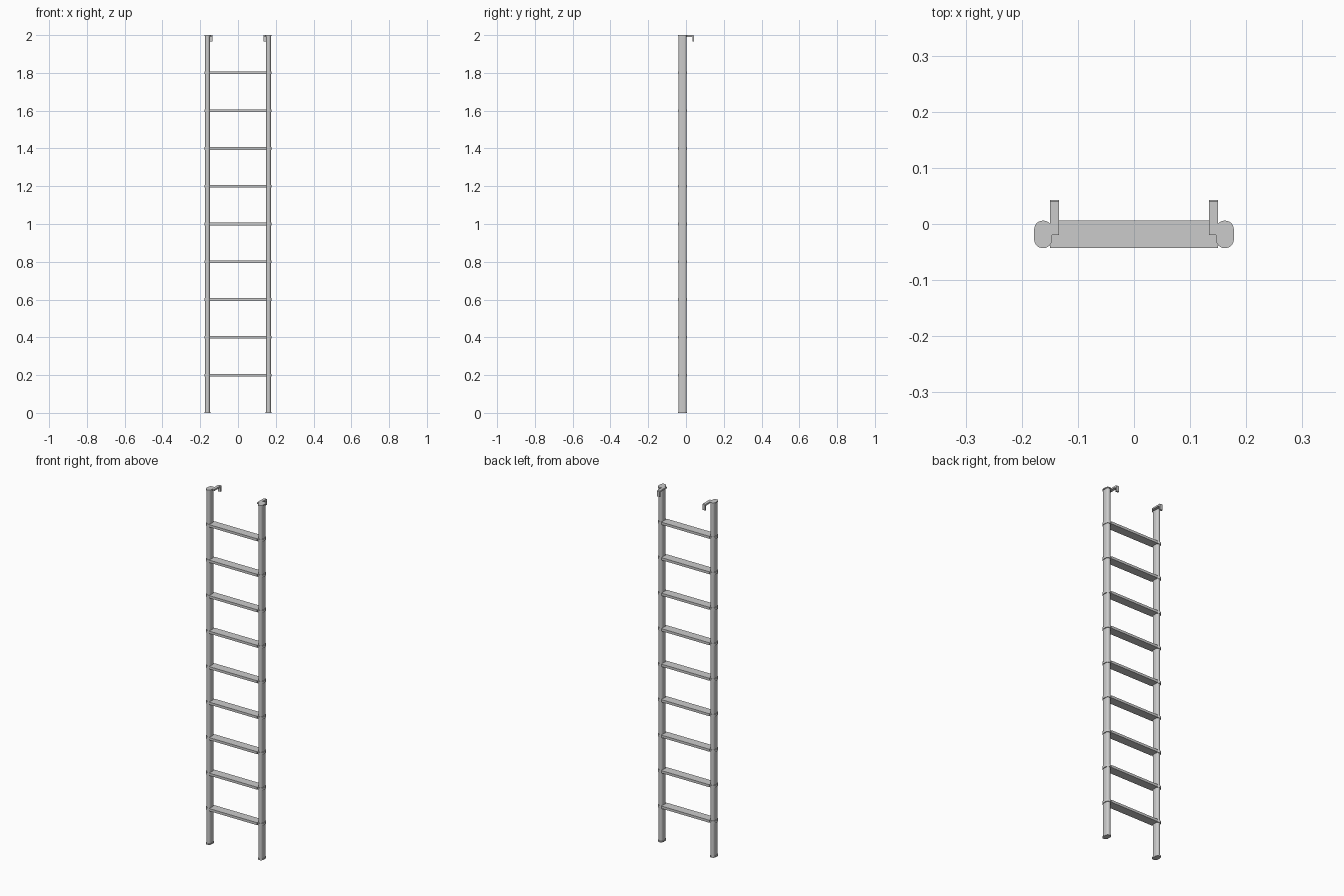
import bpy, bmesh, math

if "Cube" in bpy.data.objects:
    bpy.data.objects.remove(bpy.data.objects["Cube"])


def mesh_object(name, bm):
    bmesh.ops.recalc_face_normals(bm, faces=bm.faces)
    me = bpy.data.meshes.new(name)
    bm.to_mesh(me)
    bm.free()
    ob = bpy.data.objects.new(name, me)
    bpy.context.collection.objects.link(ob)
    return ob


def rounded_post(name, x0, x1, y0, y1, z0, z1, r, seg=6):
    """Vertical extrusion of a rounded rectangle."""
    bm = bmesh.new()
    ring = []
    corners = [(x1 - r, y1 - r, 0), (x0 + r, y1 - r, 90),
               (x0 + r, y0 + r, 180), (x1 - r, y0 + r, 270)]
    for cx, cy, start in corners:
        for i in range(seg + 1):
            a = math.radians(start + 90 * i / seg)
            ring.append(bm.verts.new((cx + r * math.cos(a), cy + r * math.sin(a), z0)))
    face = bm.faces.new(ring)
    ext = bmesh.ops.extrude_face_region(bm, geom=[face])
    for v in ext["geom"]:
        if isinstance(v, bmesh.types.BMVert):
            v.co.z = z1
    ob = mesh_object(name, bm)
    for p in ob.data.polygons:
        p.use_smooth = abs(p.normal.z) < 0.5
    for e in ob.data.edges:
        a, b = (ob.data.vertices[i].co.z for i in e.vertices)
        e.use_edge_sharp = abs(a - b) < 1e-6
    return ob


def profile_bar(name, points, x0, x1):
    """Extrude a (y, z) profile along x."""
    bm = bmesh.new()
    face = bm.faces.new([bm.verts.new((x0, y, z)) for y, z in points])
    ext = bmesh.ops.extrude_face_region(bm, geom=[face])
    for v in ext["geom"]:
        if isinstance(v, bmesh.types.BMVert):
            v.co.x = x1
    return mesh_object(name, bm)


def mirror_copy(ob):
    """Mirrored twin on the other side of the ladder."""
    bm = bmesh.new()
    bm.from_mesh(ob.data)
    bmesh.ops.scale(bm, vec=(-1, 1, 1), verts=bm.verts)
    bmesh.ops.reverse_faces(bm, faces=bm.faces)
    return mesh_object(ob.name.replace("right", "left"), bm)


Y0, Y1 = -0.043, 0.006
sides = []

# Side rails with end caps
sides.append(rounded_post("rail_right", 0.149, 0.174, Y0 + 0.003, Y1 - 0.003, 0.004, 1.996, 0.012))
sides.append(rounded_post("foot_right", 0.146, 0.178, Y0, Y1, 0, 0.006, 0.0155))
sides.append(rounded_post("top_cap_right", 0.146, 0.178, Y0, Y1, 1.994, 2.0, 0.0155))

# Hooks at the top
sides.append(profile_bar("hook_right", [(-0.02, 2.0), (0.040, 2.0), (0.043, 1.997), (0.043, 1.966),
                                        (0.034, 1.966), (0.034, 1.991), (-0.02, 1.991)], 0.134, 0.150))

# Rungs with collars around the rails
for n in range(1, 10):
    z = 0.2 * n
    profile_bar(f"rung_{n}", [(Y0, z - 0.007), (Y1, z - 0.007), (Y1, z + 0.007), (Y0, z + 0.007)],
                -0.150, 0.150)
    sides.append(rounded_post(f"collar_right_{n}", 0.146, 0.178, Y0, Y1, z - 0.007, z + 0.007, 0.0155))

for ob in sides:
    mirror_copy(ob)
